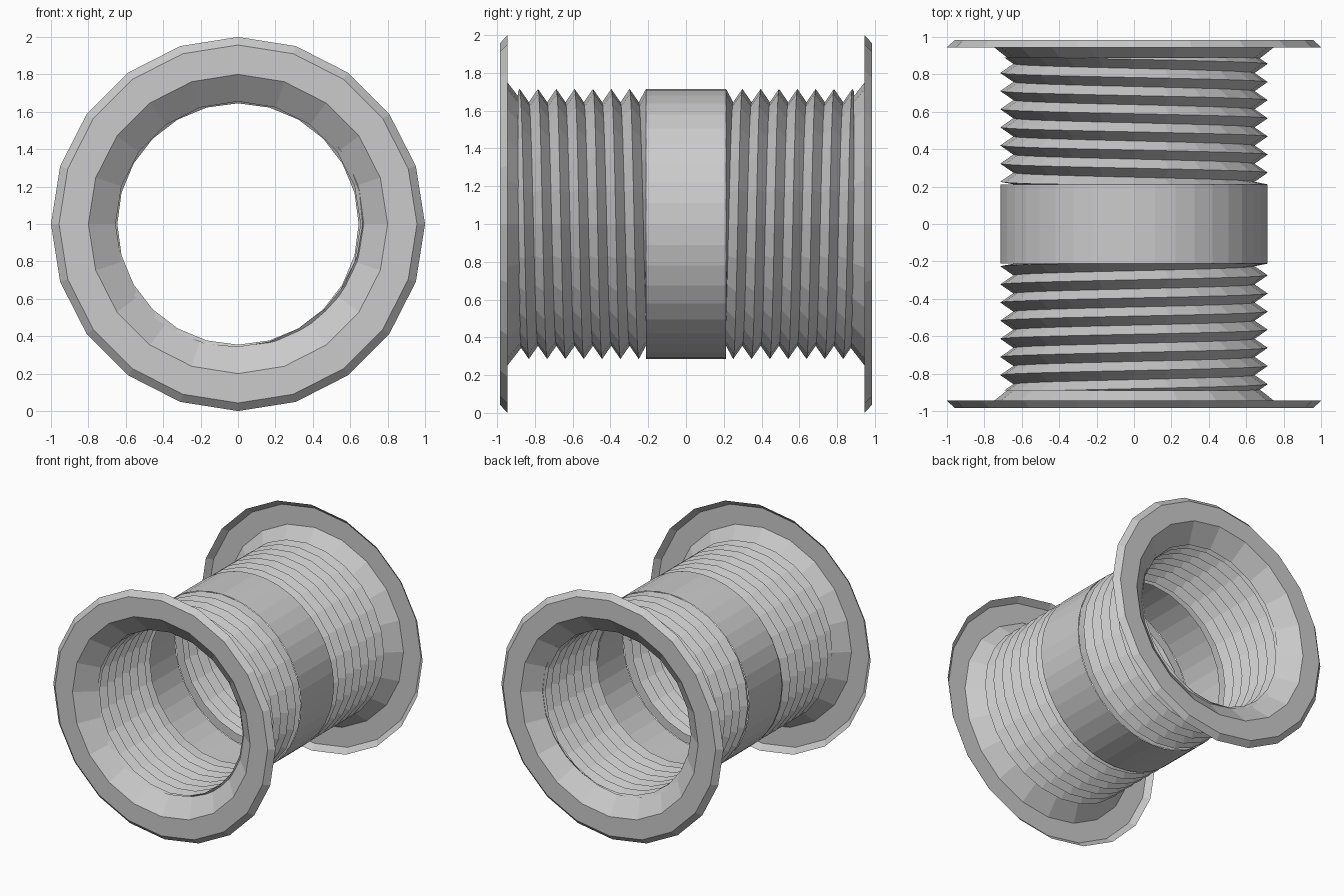
import bpy, bmesh, math

if "Cube" in bpy.data.objects:
    bpy.data.objects.remove(bpy.data.objects["Cube"])

CZ = 1.0          # height of the tube axis
PITCH = 0.097     # thread spacing
R_PEAK, R_VALLEY = 0.715, 0.645


def point(r, angle, y):
    return (r * math.cos(angle), y, CZ + r * math.sin(angle))


def finish(name, bm):
    bmesh.ops.dissolve_degenerate(bm, dist=1e-5, edges=bm.edges)
    bmesh.ops.recalc_face_normals(bm, faces=bm.faces)
    mesh = bpy.data.meshes.new(name)
    bm.to_mesh(mesh)
    bm.free()
    obj = bpy.data.objects.new(name, mesh)
    bpy.context.collection.objects.link(obj)
    return obj


def lathe(name, profile, sides):
    """Open shell turned around the y axis from (radius, y) points."""
    bm = bmesh.new()
    rings = [[bm.verts.new(point(r, 2 * math.pi * i / sides, y))
              for i in range(sides)] for r, y in profile]
    for a, b in zip(rings, rings[1:]):
        for i in range(sides):
            j = (i + 1) % sides
            bm.faces.new((a[i], a[j], b[j], b[i]))
    return finish(name, bm)


def thread(name, side, y_start, y_end, sides=24):
    """Single-start V thread, squashed flat against the sleeve end."""
    bm = bmesh.new()
    half_rows = 20
    rows = []
    for k in range(half_rows):
        radius = R_VALLEY if k % 2 else R_PEAK
        row = []
        for i in range(sides + 1):
            angle = 2 * math.pi * i / sides
            y = 0.25 + PITCH * (angle / (2 * math.pi) - 0.25 + k / 2 - 1.5)
            row.append(bm.verts.new(point(radius, angle, side * max(y, y_start))))
        rows.append(row)
    for a, b in zip(rows, rows[1:]):
        for i in range(sides):
            bm.faces.new((a[i], a[i + 1], b[i + 1], b[i]))
    bmesh.ops.remove_doubles(bm, verts=bm.verts, dist=1e-5)
    # trim where the thread runs into the flange cone
    bmesh.ops.bisect_plane(bm, geom=bm.verts[:] + bm.edges[:] + bm.faces[:],
                           plane_co=(0, side * y_end, 0), plane_no=(0, side, 0),
                           clear_outer=True)
    return finish(name, bm)


# smooth middle sleeve
lathe("middle_sleeve", [(0.715, -0.212), (0.715, 0.212)], 40)

# mirrored threads and dished flanges
for label, side in (("front", -1), ("back", 1)):
    thread(label + "_thread", side, 0.212, 0.89)
    lathe(label + "_flange",
          [(1.0, side * 0.945), (0.957, side * 0.985),
           (0.80, side * 0.985), (0.655, side * 0.872)], 20)
